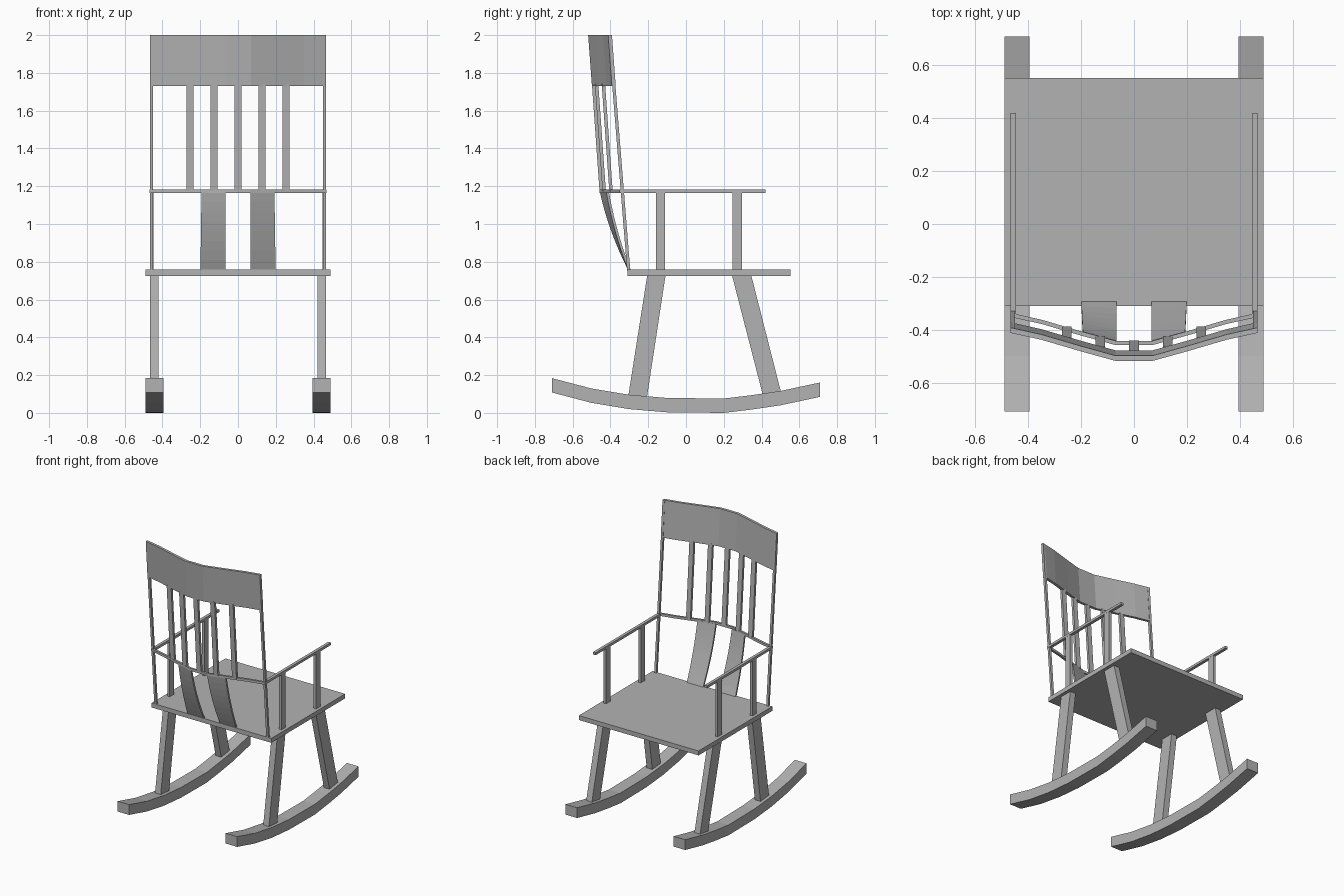
import bpy
import bmesh
from mathutils import Vector

cube = bpy.data.objects.get("Cube")
if cube:
    bpy.data.objects.remove(cube)

grey = bpy.data.materials.new("plain_grey")
grey.use_nodes = True
COLOR = (0.45, 0.45, 0.45, 1)
grey.diffuse_color = COLOR
grey.node_tree.nodes["Principled BSDF"].inputs["Base Color"].default_value = COLOR


def loft(name, rings, mirror=False):
    """Skin a row of four-sided sections and cap both ends."""
    bm = bmesh.new()
    rows = [[bm.verts.new(p) for p in ring] for ring in rings]
    for a, b in zip(rows, rows[1:]):
        for i in range(4):
            j = (i + 1) % 4
            bm.faces.new((a[i], a[j], b[j], b[i]))
    bm.faces.new(rows[0][::-1])
    bm.faces.new(rows[-1])
    bmesh.ops.recalc_face_normals(bm, faces=bm.faces)
    mesh = bpy.data.meshes.new(name)
    bm.to_mesh(mesh)
    bm.free()
    mesh.materials.append(grey)
    obj = bpy.data.objects.new(name, mesh)
    bpy.context.collection.objects.link(obj)
    if mirror:
        obj.modifiers.new("mirror", 'MIRROR').use_axis[0] = True
    return obj


def section(x0, x1, y0, y1, z):
    """Horizontal rectangle at height z."""
    return [Vector(p) for p in ((x0, y0, z), (x1, y0, z), (x1, y1, z), (x0, y1, z))]


def bar(name, x0, x1, low, high, mirror=False):
    """Straight bar between two (y0, y1, z) sections, allowing a lean."""
    return loft(name, [section(x0, x1, *low), section(x0, x1, *high)], mirror)


# Bowed plan of the backrest: x, y of the rear edge at the very top
HALF = [(0.467, -0.412), (0.35, -0.438), (0.2, -0.482), (0.07, -0.518)]
BOW = [(-x, y) for x, y in HALF] + HALF[::-1]


def bow_y(x):
    x = abs(x)
    for (xa, ya), (xb, yb) in zip(HALF, HALF[1:]):
        if x >= xb:
            return ya + (yb - ya) * (xa - x) / (xa - xb)
    return HALF[-1][1]


def bowed_rail(name, z0, z1, shift0, shift1, thick):
    rings = []
    for x, y in BOW:
        a, b = y + shift0, y + shift1
        rings.append([(x, a, z0), (x, a + thick, z0), (x, b + thick, z1), (x, b, z1)])
    return loft(name, rings)


# Rockers
ROCKER = [(-0.71, 0.108), (-0.5, 0.053), (-0.3, 0.02), (-0.1, 0.003),
          (0.2, 0.0), (0.35, 0.018), (0.5, 0.04), (0.71, 0.085)]
loft("rockers", [[(0.395, y, z), (0.49, y, z), (0.49, y, z + 0.076), (0.395, y, z + 0.076)]
                 for y, z in ROCKER], True)

# Splayed legs and seat
bar("rear_legs", 0.42, 0.466, (-0.307, -0.207, 0.08), (-0.205, -0.108, 0.73), True)
bar("front_legs", 0.42, 0.466, (0.408, 0.508, 0.09), (0.243, 0.345, 0.73), True)
bar("seat", -0.49, 0.49, (-0.31, 0.553, 0.725), (-0.31, 0.553, 0.758))

# Arms with their posts
for name, y in (("rear_arm_posts", -0.16), ("front_arm_posts", 0.246)):
    bar(name, 0.447, 0.467, (y, y + 0.05, 0.755), (y, y + 0.05, 1.168), True)
bar("arms", 0.446, 0.468, (-0.345, 0.42, 1.165), (-0.345, 0.42, 1.183), True)

# Backrest frame
bar("back_uprights", 0.45, 0.467, (-0.312, -0.295, 0.755), (-0.412, -0.395, 2.0), True)
bowed_rail("back_rail", 1.165, 1.183, 0.06, 0.06, 0.016)
bowed_rail("crest_panel", 1.73, 2.0, 0.02, 0.0, 0.02)

# Upper slats
for i in range(-2, 3):
    x = i * 0.127
    y = bow_y(x)
    bar(f"upper_slat_{i + 3}", x - 0.018, x + 0.018,
        (y + 0.06, y + 0.078, 1.175), (y + 0.02, y + 0.038, 1.74))

# Curved lower splats
STEPS = 8
rings = []
for k in range(STEPS + 1):
    t = k / STEPS
    s = t + 0.4 * t * (1 - t)
    ring = []
    for x, depth in ((0.066, 0), (0.199 - 0.006 * t, 0), (0.199 - 0.006 * t, 0.014), (0.066, 0.014)):
        top = bow_y(x) + 0.062
        ring.append((x, -0.306 + (top + 0.306) * s + depth, 0.755 + 0.415 * t))
    rings.append(ring)
loft("lower_splats", rings, True)
